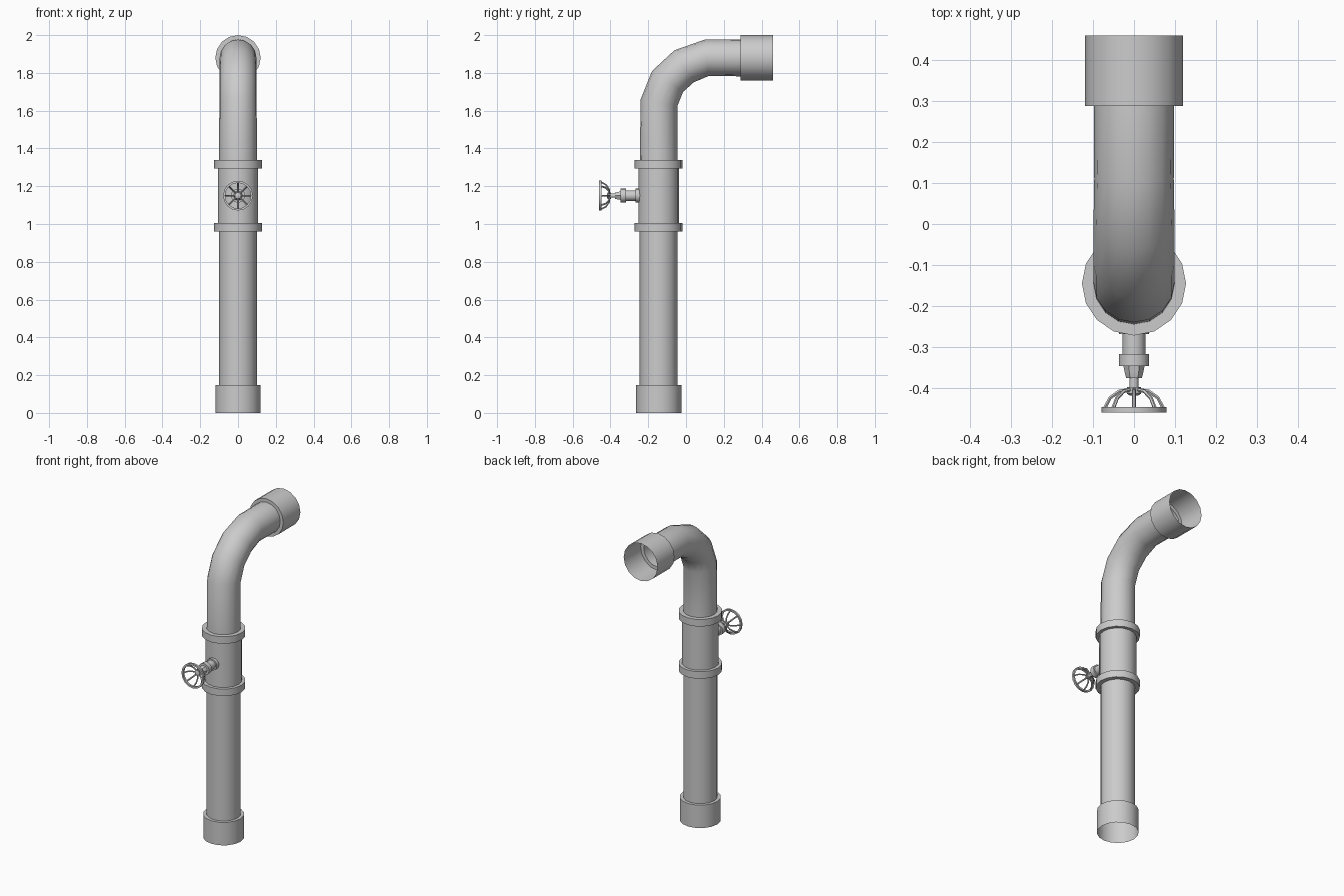
import bpy, bmesh
from math import radians, sin, cos, pi
from mathutils import Matrix, Vector

if "Cube" in bpy.data.objects:
    bpy.data.objects.remove(bpy.data.objects["Cube"])

AY = -0.145     # y of the vertical pipe axis
TZ = 1.88       # z of the horizontal outlet axis
VZ = 1.15       # z of the valve axis


def sweep(name, stations, sides=16, caps=False, closed=False, matrix=None, smooth=True):
    """Skin rings given as (y, z, tilt in degrees from +z toward +y, radius)."""
    bm = bmesh.new()
    rings = []
    for y, z, tilt, r in stations:
        a = radians(tilt)
        ring = []
        for i in range(sides):
            t = 2 * pi * i / sides
            s = r * sin(t)
            ring.append(bm.verts.new((r * cos(t), y + s * cos(a), z - s * sin(a))))
        rings.append(ring)
    pairs = list(zip(rings, rings[1:]))
    if closed:
        pairs.append((rings[-1], rings[0]))
    for lo, hi in pairs:
        for i in range(sides):
            j = (i + 1) % sides
            bm.faces.new((lo[i], lo[j], hi[j], hi[i]))
    if caps:
        bm.faces.new(rings[0])
        bm.faces.new(rings[-1])
    bmesh.ops.recalc_face_normals(bm, faces=bm.faces)
    if matrix:
        bm.transform(matrix)
    me = bpy.data.meshes.new(name)
    bm.to_mesh(me)
    bm.free()
    ob = bpy.data.objects.new(name, me)
    bpy.context.collection.objects.link(ob)
    if smooth:
        bpy.ops.object.select_all(action='DESELECT')
        ob.select_set(True)
        bpy.context.view_layer.objects.active = ob
        bpy.ops.object.shade_smooth_by_angle(angle=radians(35))
    return ob


def upright(profile):
    return [(AY, z, 0, r) for z, r in profile]


def forward(profile):
    return [(y, VZ, -90, r) for y, r in profile]


# Lower socket and straight pipe, open at the bottom
sweep("lower_pipe", upright([(0, .12), (.147, .12), (.147, .1), (.97, .1)]))

# Valve body with a flange at each end
sweep("valve_body", upright([(.96, .1), (.96, .127), (1.005, .127), (1.005, .107),
                             (1.295, .107), (1.295, .127), (1.34, .127), (1.34, .1)]))

# Bent pipe ending in an open socket
sweep("elbow_pipe", [(AY, 1.33, 0, .1), (-.1425, 1.643, 10, .099),
                     (-.0975, 1.755, 34, .099), (-.01, 1.835, 59, .099),
                     (.11, TZ, 84, .097), (.288, TZ, 90, .098),
                     (.288, TZ, 90, .12), (.46, TZ, 90, .12)])

# Valve neck: base plate, tube and collar
sweep("valve_neck", forward([(-.24, .037), (-.268, .037), (-.268, .028), (-.317, .028),
                             (-.317, .037), (-.346, .037), (-.346, .02)]), caps=True)

# Packing nut
sweep("packing_nut", forward([(-.345, .026), (-.365, .022), (-.376, .019)]),
      sides=6, caps=True, smooth=False)

# Stem with the wheel hub at its tip
sweep("valve_stem", forward([(-.37, .011), (-.398, .011), (-.398, .017),
                             (-.414, .017), (-.418, .011)]), sides=12, caps=True)

# Handwheel rim
sweep("wheel_rim", forward([(-.447, .068), (-.447, .079), (-.46, .079), (-.46, .068)]),
      closed=True)

# Eight curved spokes around the wheel axis
spoke = [(-.404, .01, 0, .0048), (-.408, .036, -18, .0048),
         (-.424, .058, -42, .0048), (-.452, .073, -65, .0048)]
for k in range(8):
    m = Matrix.Translation(Vector((0, 0, VZ))) @ Matrix.Rotation(k * pi / 4, 4, 'Y')
    sweep(f"wheel_spoke_{k + 1}", spoke, sides=6, caps=True, matrix=m)
